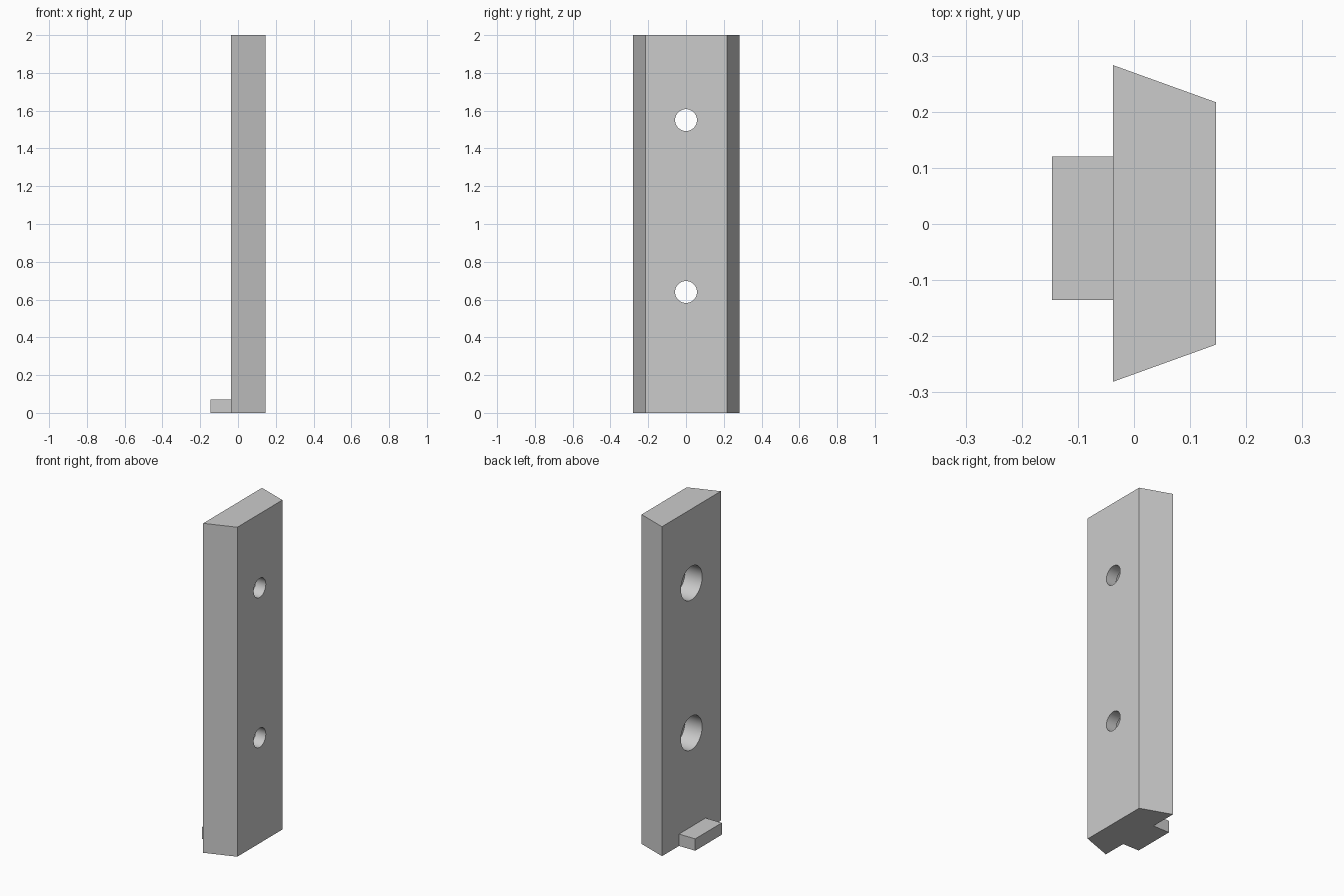
import bpy
import bmesh
import math

cube = bpy.data.objects.get("Cube")
if cube:
    bpy.data.objects.remove(cube, do_unlink=True)

# Material
grey = bpy.data.materials.new("plain grey")
grey.use_nodes = True
colour = (0.6, 0.6, 0.6, 1)
grey.diffuse_color = colour
grey.node_tree.nodes["Principled BSDF"].inputs["Base Color"].default_value = colour

BACK_X, FACE_X, TAB_X = -0.037, 0.146, -0.146


def prism(name, outline, height):
    """Extrude an outline in the ground plane upwards."""
    bm = bmesh.new()
    base = bm.faces.new([bm.verts.new((x, y, 0)) for x, y in outline])
    top = bmesh.ops.extrude_face_region(bm, geom=[base])["geom"]
    moved = [v for v in top if isinstance(v, bmesh.types.BMVert)]
    bmesh.ops.translate(bm, vec=(0, 0, height), verts=moved)
    bmesh.ops.recalc_face_normals(bm, faces=bm.faces)
    mesh = bpy.data.meshes.new(name)
    bm.to_mesh(mesh)
    bm.free()
    mesh.materials.append(grey)
    obj = bpy.data.objects.new(name, mesh)
    bpy.context.collection.objects.link(obj)
    return obj


def drill(target, radius, x_start, x_end, z):
    """Cut a round hole along x."""
    bpy.ops.mesh.primitive_cylinder_add(
        vertices=48, radius=radius, depth=x_end - x_start,
        location=((x_start + x_end) / 2, 0, z), rotation=(0, math.pi / 2, 0))
    cutter = bpy.context.object
    cutter.name = "hole_cutter"
    cutter.hide_render = True
    cutter.data.materials.append(grey)
    bpy.ops.object.select_all(action="DESELECT")
    target.select_set(True)
    bpy.context.view_layer.objects.active = target
    mod = target.modifiers.new("hole", "BOOLEAN")
    mod.operation = "DIFFERENCE"
    mod.solver = "EXACT"
    mod.object = cutter
    bpy.ops.object.modifier_apply(modifier=mod.name)
    bpy.data.objects.remove(cutter, do_unlink=True)


# Long bar with slanted sides
bar = prism("dovetail_bar", [(BACK_X, -0.281), (FACE_X, -0.215),
                             (FACE_X, 0.217), (BACK_X, 0.283)], 2)

# Stepped bolt holes: narrow through the face, wide from the back
for z in (0.64, 1.55):
    drill(bar, 0.058, BACK_X - 0.1, FACE_X + 0.1, z)
    drill(bar, 0.102, BACK_X - 0.1, BACK_X + 0.115, z)

bpy.ops.object.select_all(action="DESELECT")
bar.select_set(True)
bpy.context.view_layer.objects.active = bar
bpy.ops.object.shade_smooth_by_angle(angle=math.radians(15))

# Small foot tab at the back
prism("foot_tab", [(TAB_X, -0.135), (BACK_X, -0.135),
                   (BACK_X, 0.12), (TAB_X, 0.12)], 0.072)
